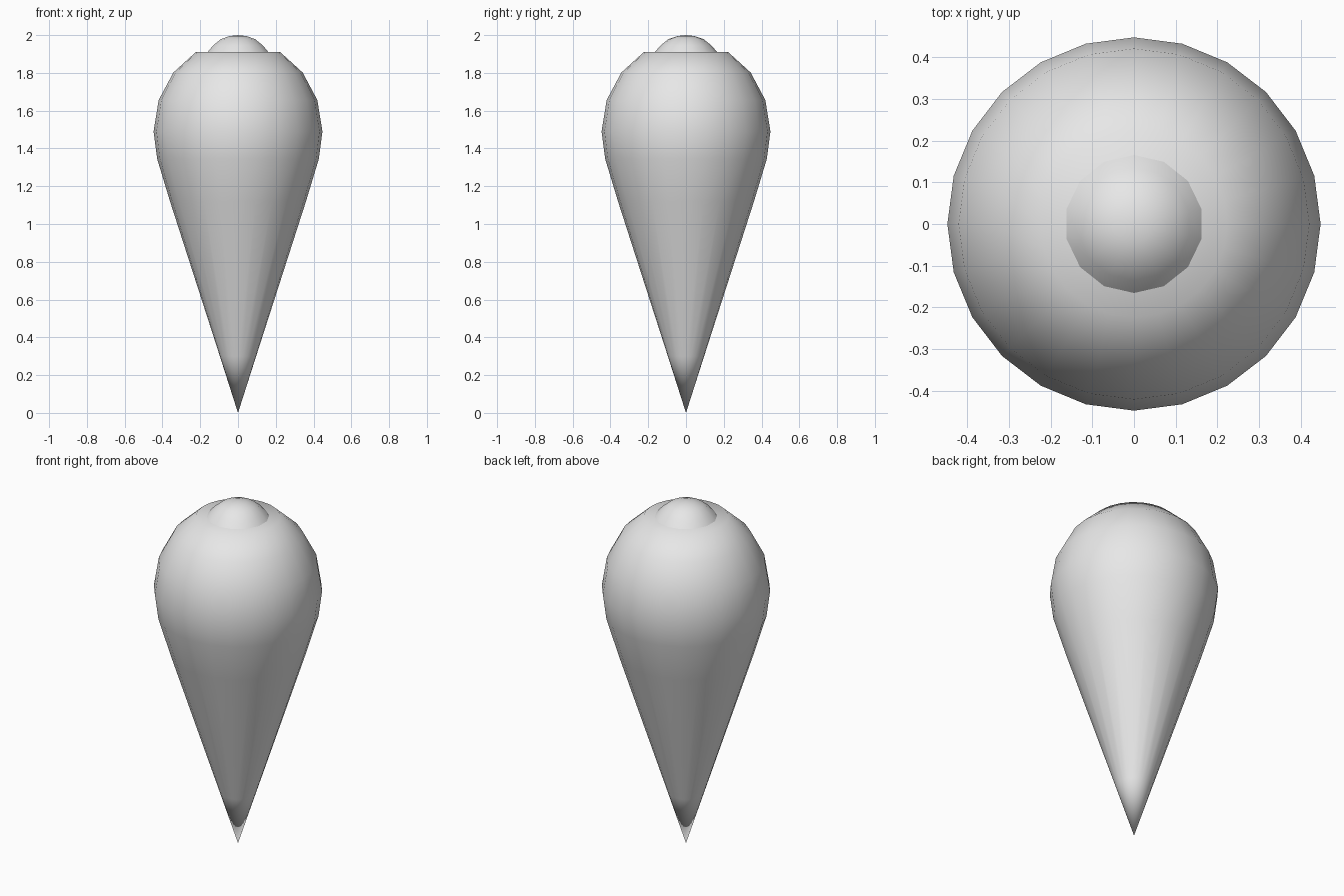
import bpy, bmesh
from math import sin, cos, pi

cube = bpy.data.objects.get("Cube")
if cube:
    bpy.data.objects.remove(cube)

grey = bpy.data.materials.new("light grey")
grey.use_nodes = True
GREY = (0.8, 0.8, 0.8, 1)
grey.diffuse_color = GREY
grey.node_tree.nodes["Principled BSDF"].inputs["Base Color"].default_value = GREY


def lathe(name, profile, sides, start=0.0):
    """Revolve (radius, height) points, listed bottom to top, around z."""
    bm = bmesh.new()
    rings = []
    for r, z in profile:
        if r == 0:
            rings.append([bm.verts.new((0, 0, z))] * sides)
        else:
            angles = [start + 2 * pi * i / sides for i in range(sides)]
            rings.append([bm.verts.new((r * cos(a), r * sin(a), z)) for a in angles])
    for low, high in zip(rings, rings[1:]):
        for i in range(sides):
            j = (i + 1) % sides
            corners = dict.fromkeys((low[i], low[j], high[j], high[i]))
            bm.faces.new(list(corners))
    mesh = bpy.data.meshes.new(name)
    bm.to_mesh(mesh)
    bm.free()
    mesh.materials.append(grey)
    mesh.shade_smooth()
    obj = bpy.data.objects.new(name, mesh)
    bpy.context.collection.objects.link(obj)
    return obj


# Teardrop body: pointed tip, straight cone, rounded head with a flat top
head = [(0.447 * cos(k * pi / 9), 1.49 + 0.485 * sin(k * pi / 9)) for k in range(4)]
body = [(0, 0), (0.096, 0.3), (0.36, 1.12), (0.428, 1.345)] + head + [(0, 1.91)]
lathe("teardrop_body", body, 24)

# Small shallow dome on the flat top
dome = [(0.167, 1.908), (0.135, 1.945), (0.093, 1.979), (0.045, 1.995), (0, 2.0)]
lathe("top_dome", dome, 14, pi / 2)
